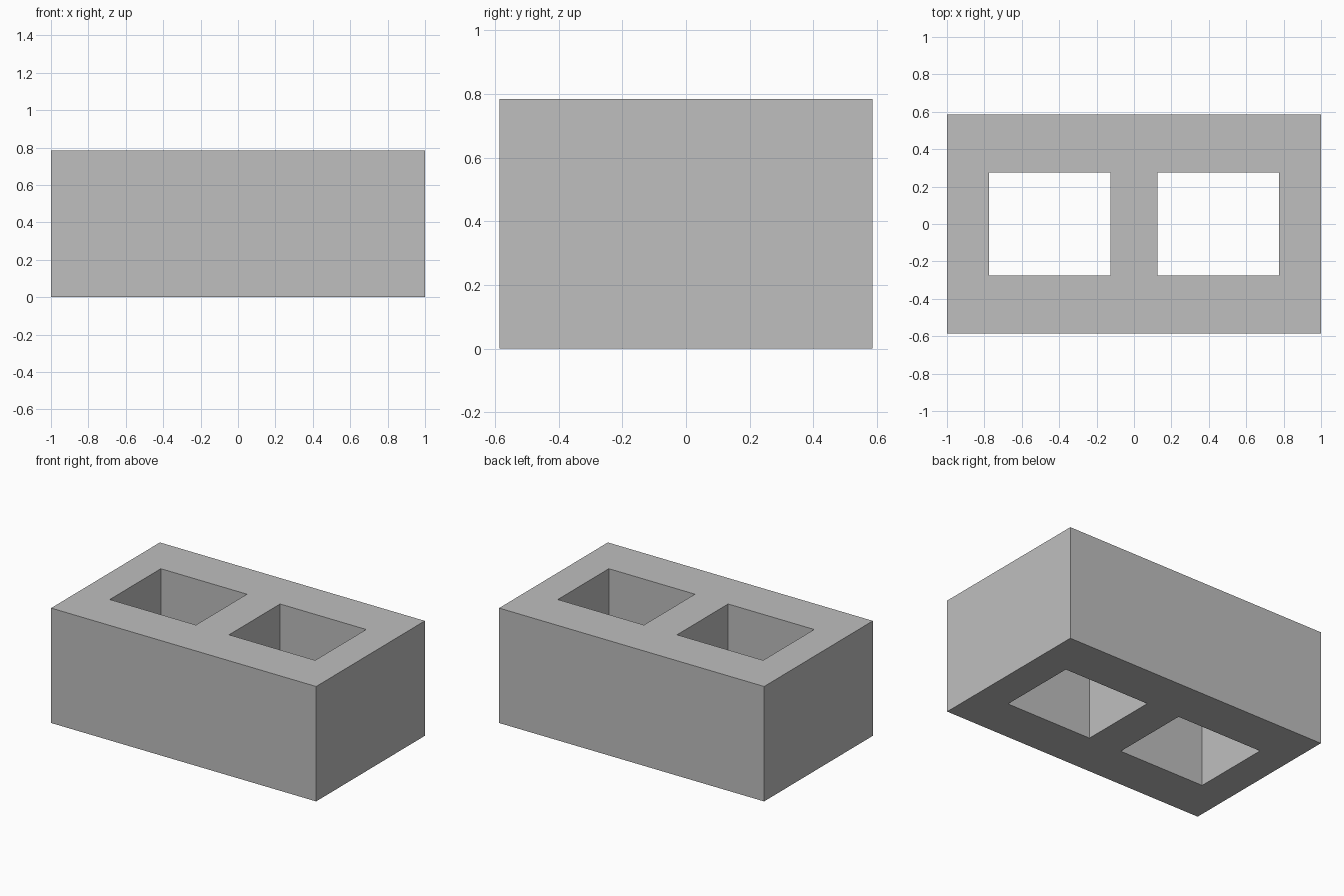
import bpy
import bmesh

cube = bpy.data.objects.get("Cube")
if cube:
    bpy.data.objects.remove(cube, do_unlink=True)

# Concrete colour
GREY = (0.52, 0.52, 0.52, 1.0)
concrete = bpy.data.materials.new("concrete_grey")
concrete.use_nodes = True
concrete.diffuse_color = GREY
bsdf = next(n for n in concrete.node_tree.nodes if n.type == 'BSDF_PRINCIPLED')
bsdf.inputs["Base Color"].default_value = GREY

# Plan of the block: wall lines, with the two hollow cores left open
HEIGHT = 0.784
xs = [-1.0, -0.775, -0.125, 0.125, 0.775, 1.0]
ys = [-0.586, -0.275, 0.275, 0.586]
cores = {(1, 1), (3, 1)}

bm = bmesh.new()
grid = [[bm.verts.new((x, y, 0)) for y in ys] for x in xs]
for i in range(len(xs) - 1):
    for j in range(len(ys) - 1):
        if (i, j) not in cores:
            bm.faces.new((grid[i][j], grid[i + 1][j], grid[i + 1][j + 1], grid[i][j + 1]))

# Raise the plan into a solid with open cores
raised = bmesh.ops.extrude_face_region(bm, geom=bm.faces[:], use_keep_orig=True)
top = [g for g in raised["geom"] if isinstance(g, bmesh.types.BMVert)]
bmesh.ops.translate(bm, verts=top, vec=(0, 0, HEIGHT))
bmesh.ops.recalc_face_normals(bm, faces=bm.faces[:])

mesh = bpy.data.meshes.new("hollow_block")
bm.to_mesh(mesh)
bm.free()
mesh.materials.append(concrete)
block = bpy.data.objects.new("hollow_block", mesh)
bpy.context.collection.objects.link(block)
